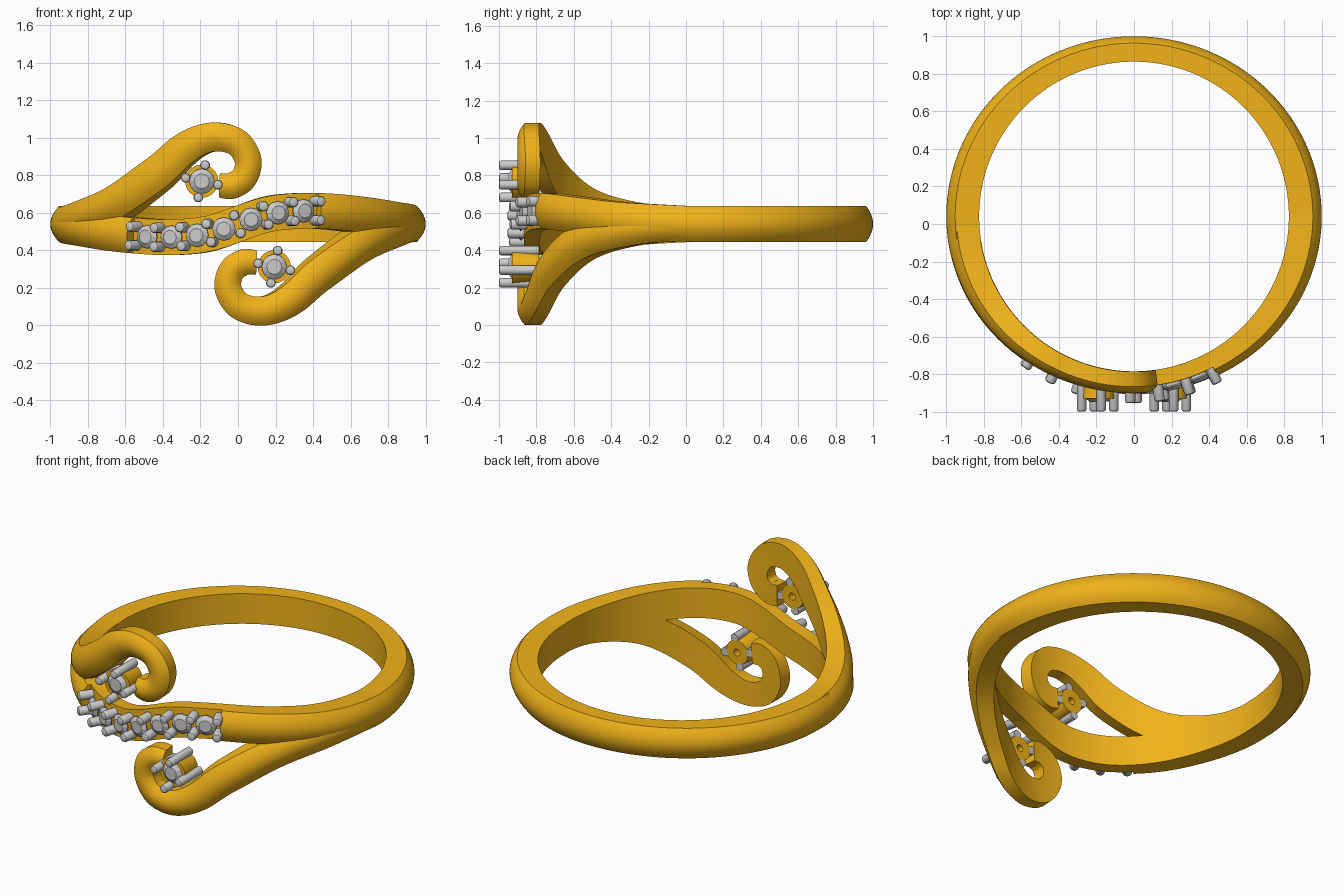
import bpy, bmesh
from math import sin, cos, asin, pi, radians, hypot
from mathutils import Matrix, Vector

if "Cube" in bpy.data.objects:
    bpy.data.objects.remove(bpy.data.objects["Cube"])

CY, RI, RU, ZC = 0.04, 0.825, 0.93, 0.54   # bore centre, bore radius, unroll radius, mid height

gold = bpy.data.materials.new("gold")
gold.diffuse_color = (0.88, 0.45, 0.01, 1)
gold.use_nodes = True
gold.node_tree.nodes["Principled BSDF"].inputs["Base Color"].default_value = gold.diffuse_color


def finish(name, bm, mat=None, smooth=True):
    bmesh.ops.recalc_face_normals(bm, faces=bm.faces)
    me = bpy.data.meshes.new(name)
    bm.to_mesh(me)
    bm.free()
    ob = bpy.data.objects.new(name, me)
    bpy.context.collection.objects.link(ob)
    if mat:
        me.materials.append(mat)
    if smooth:
        bpy.ops.object.select_all(action='DESELECT')
        ob.select_set(True)
        bpy.context.view_layer.objects.active = ob
        bpy.ops.object.shade_smooth_by_angle(angle=radians(32))
    return ob


def thickness(a):
    base, extra = (0.12, 0.055) if cos(a) > 0 else (0.135, 0.04)
    return base + extra * sin(a) ** 2


def wrap(s, z, r):
    """Unrolled (arc length, height, radius) to a point on the ring; s = 0 is the front."""
    a = s / RU
    return Vector((r * sin(a), CY - r * cos(a), z))


def unroll(x):
    return RU * asin(max(-1, min(1, x / RU)))


def spline(pts, n):
    """Catmull-Rom through tuples of any size."""
    P = [Vector(p) for p in pts]
    P = [2 * P[0] - P[1]] + P + [2 * P[-1] - P[-2]]
    out = []
    for i in range(1, len(P) - 2):
        a, b, c, d = P[i - 1:i + 3]
        for k in range(n):
            t = k / n
            out.append(0.5 * (2 * b + (c - a) * t + (2 * a - 5 * b + 4 * c - d) * t * t
                              + (3 * b - a - 3 * c + d) * t ** 3))
    return out + [P[-2]]


def section(bm, s, z, ds, dz, width, inner, thick, dome):
    """One domed cross-section, flat on the bore side."""
    L = hypot(ds, dz)
    ns, nz = -dz / L, ds / L
    prof = [(-1, inner), (-0.33, inner), (0.33, inner), (1, inner)]
    for k in range(13):
        v = 1 - k / 6
        prof.append((v, RI + thick * (1 - dome * v * v)))
    return [bm.verts.new(wrap(s + ns * v * width / 2, z + nz * v * width / 2, r)) for v, r in prof]


def skin(bm, rows, closed):
    n = len(rows[0])
    for i in range(len(rows) - (not closed)):
        a, b = rows[i], rows[(i + 1) % len(rows)]
        for j in range(n):
            bm.faces.new((a[j], a[(j + 1) % n], b[(j + 1) % n], b[j]))
    if not closed:
        bm.faces.new(rows[0])
        bm.faces.new(rows[-1])


def lathe(bm, prof, M, segs):
    """Revolve (radius, height) points around local z; the profile closes on itself."""
    rings = []
    for r, h in prof:
        if r == 0:
            rings.append([bm.verts.new(M @ Vector((0, 0, h)))] * segs)
        else:
            rings.append([bm.verts.new(M @ Vector((r * cos(2 * pi * k / segs), r * sin(2 * pi * k / segs), h)))
                          for k in range(segs)])
    m = len(rings)
    for i in range(m):
        a, b = rings[i], rings[(i + 1) % m]
        for k in range(segs):
            q = list(dict.fromkeys((a[k], a[(k + 1) % segs], b[(k + 1) % segs], b[k])))
            if len(q) > 2:
                bm.faces.new(q)


def prong(bm, M, r, length):
    lathe(bm, [(0, 0), (r, 0), (r, length - 0.4 * r), (0.85 * r, length - 0.15 * r),
               (0.5 * r, length), (0, length)], M, 12)


def stone(bm, M, r):
    lathe(bm, [(0, -0.6 * r), (r, -0.05 * r), (r, 0.05 * r), (0.6 * r, 0.35 * r), (0, 0.35 * r)], M, 12)


def outward(s, z, r):
    """Matrix on the ring whose local z points away from the bore."""
    n = wrap(s, 0, 1) - wrap(s, 0, 0)
    return Matrix.Translation(wrap(s, z, r)) @ n.to_track_quat('Z', 'Y').to_matrix().to_4x4()


# Shank: full ring with a gentle S at the front and a stepped-down stone seat
half = [(unroll(x), f) for x, f in ((0.1, .034), (0.2, .058), (0.35, .07), (0.5, .067),
                                   (0.7, .046), (0.85, .02), (0.93, 0))]
path = spline([(-s, -f) for s, f in half[::-1]] + [(0, 0)] + half, 12)


def sway(s):
    for p, q in zip(path, path[1:]):
        if p.x <= s <= q.x:
            return p.y + (q.y - p.y) * (s - p.x) / (q.x - p.x)
    return 0.0


def slope(s):
    return (sway(s + 0.02) - sway(s - 0.02)) / 0.04


S0, S1 = unroll(-0.57), unroll(0.43)
stations = [(radians(d) * RU, None) for d in range(-180, 180, 2)]
stations = [(s, S0 < s < S1) for s, _ in stations]
stations += [(S0, False), (S0 + 1e-4, True), (S1 - 1e-4, True), (S1, False)]
bm = bmesh.new()
rows = []
for s, seat in sorted(stations):
    t, dome = (0.083, 0.02) if seat else (thickness(s / RU), 0.27)
    rows.append(section(bm, s, ZC + sway(s), 1, slope(s), 0.19, RI, t, dome))
skin(bm, rows, True)
finish("shank", bm, gold)

# Scroll arms: (x, height, width), the lower one is the upper turned half a circle
arm = [(-0.93, .545, .17), (-0.88, .56, .18), (-0.7, .635, .19), (-0.46, .80, .19), (-0.31, .93, .175),
       (-0.2, .99, .16), (-0.1, 1.003, .152), (0, .97, .148), (0.055, .88, .147),
       (0.035, .79, .143), (-0.03, .745, .14), (-0.1, .745, .13)]
for name, sg in (("upper", 1), ("lower", -1)):
    pts = spline([(sg * unroll(x), ZC + sg * (z - ZC), w) for x, z, w in arm], 10)
    bm = bmesh.new()
    rows = []
    for i, p in enumerate(pts):
        d = pts[min(i + 1, len(pts) - 1)] - pts[max(i - 1, 0)]
        rows.append(section(bm, p.x, p.y, d.x, d.y, p.z, RI + 0.002, thickness(p.x / RU) - 0.003, 0.3))
    skin(bm, rows, False)
    finish(name + "_scroll", bm, gold)

    # Claw setting inside the curl, facing straight forward
    M = Matrix.Translation((-0.193 * sg, -0.785, ZC + sg * 0.228)) @ Matrix.Rotation(pi / 2, 4, 'X')
    bm = bmesh.new()
    lathe(bm, [(.022, 0), (.075, 0), (.088, .145), (.066, .145), (.022, .07)], M, 32)
    finish(name + "_cup", bm, gold)
    bm = bmesh.new()
    stone(bm, M @ Matrix.Translation((0, 0, .14)), .067)
    finish(name + "_stone", bm, smooth=False)
    bm = bmesh.new()
    for k in range(4):
        prong(bm, M @ Matrix.Rotation(radians(-12 + 90 * k), 4, 'Z') @ Matrix.Translation((.088, 0, 0)), .026, .215)
    finish(name + "_claws", bm)

# Row of seven stones with shared claw pairs between them
stones, claws = bmesh.new(), bmesh.new()
a, b = S0 + 0.03, S1 - 0.015
step = (b - a) / 7
for i in range(8):
    s = a + i * step
    m = slope(s)
    L = hypot(1, m)
    for v in (-0.05, 0.05):
        prong(claws, outward(s - m / L * v, ZC + sway(s) + v / L, 0.895), .028, .1)
    if i < 7:
        c = s + step / 2
        stone(stones, outward(c, ZC + sway(c), 0.925), .062)
finish("row_stones", stones, smooth=False)
finish("row_claws", claws)
